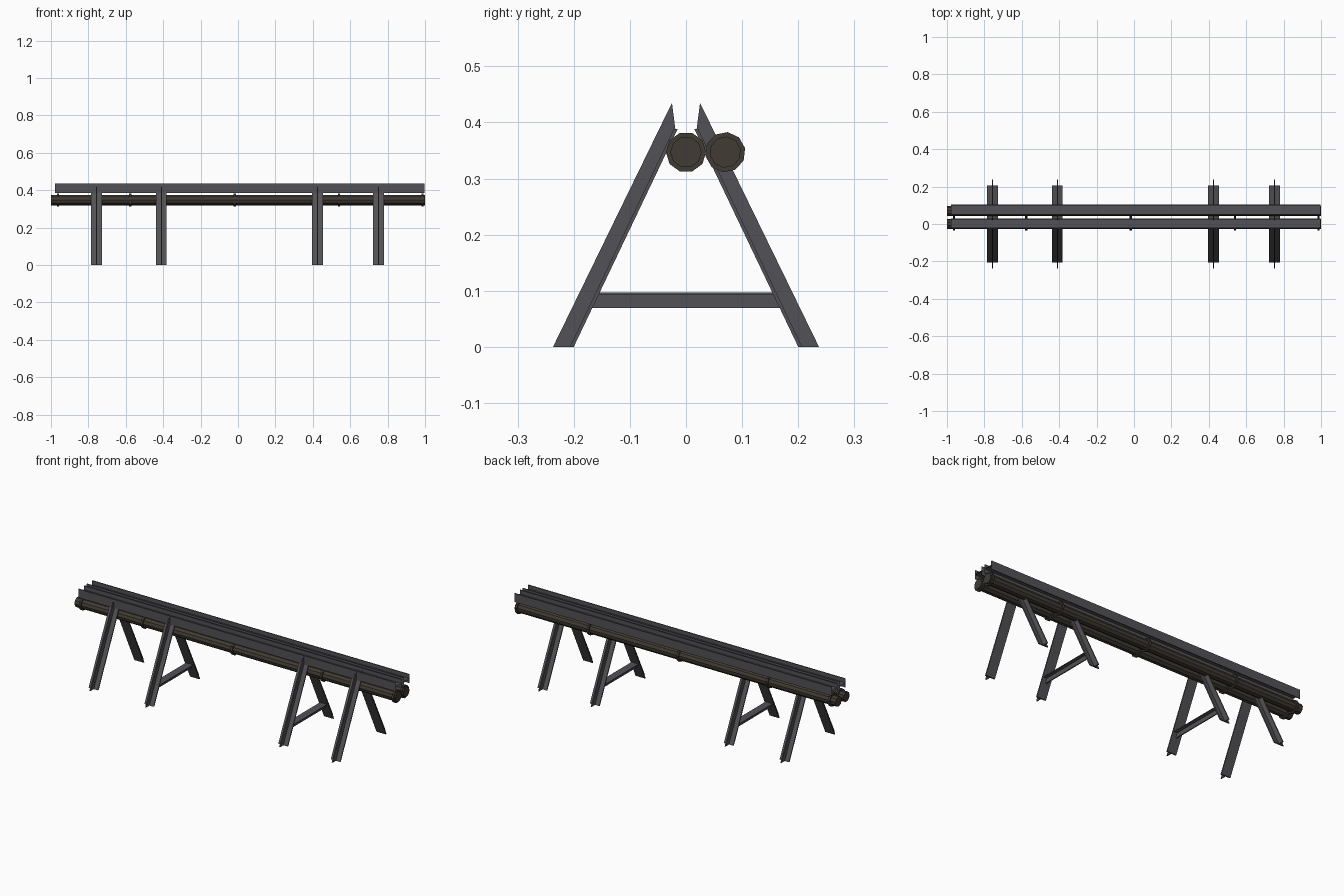
import bpy, bmesh, math

if "Cube" in bpy.data.objects:
    bpy.data.objects.remove(bpy.data.objects["Cube"])

def material(name, col):
    m = bpy.data.materials.new(name)
    m.diffuse_color = (*col, 1)
    m.use_nodes = True
    m.node_tree.nodes["Principled BSDF"].inputs["Base Color"].default_value = m.diffuse_color
    return m

STEEL = material("dark grey steel", (0.085, 0.083, 0.092))
PIPE = material("dark brown pipe", (0.052, 0.044, 0.034))

def prism(name, parts, mat):
    """Extrude yz outlines along x; parts = (outline, x0, x1, capped)."""
    bm = bmesh.new()
    for pts, x0, x1, capped in parts:
        a = [bm.verts.new((x0, y, z)) for y, z in pts]
        b = [bm.verts.new((x1, y, z)) for y, z in pts]
        n = len(pts)
        for i in range(n):
            j = (i + 1) % n
            bm.faces.new((a[i], a[j], b[j], b[i]))
        if capped:
            bm.faces.new(a)
            bm.faces.new(b)
    bmesh.ops.recalc_face_normals(bm, faces=bm.faces[:])
    me = bpy.data.meshes.new(name)
    bm.to_mesh(me)
    bm.free()
    me.materials.append(mat)
    ob = bpy.data.objects.new(name, me)
    bpy.context.collection.objects.link(ob)
    return ob

def ngon(cy, cz, r, n=10, turn=0.0):
    return [(cy + r * math.cos(math.tau * i / n + turn),
             cz + r * math.sin(math.tau * i / n + turn)) for i in range(n)]

# T-section legs: flange on the inside, thin web outside
FLANGE = [(-0.207, 0), (-0.2, 0), (-0.015, 0.388), (-0.022, 0.388)]
WEB = [(-0.237, 0.0), (-0.205, 0.0), (-0.019, 0.388), (-0.025, 0.435)]
for i, x in enumerate((-0.757, -0.41, 0.425, 0.752)):
    for side, s in (("front", 1), ("back", -1)):
        f = [(y * s, z) for y, z in FLANGE]
        w = [(y * s, z) for y, z in WEB]
        prism(f"{side}_leg_{i + 1}", [(f, x - 0.029, x + 0.029, True),
                                      (w, x - 0.003, x + 0.003, True)], STEEL)

# T-section cross braces on the two inner frames
for i, x in enumerate((-0.41, 0.425)):
    top = [(-0.157, 0.093), (0.157, 0.093), (0.155, 0.097), (-0.155, 0.097)]
    web = [(-0.168, 0.069), (0.168, 0.069), (0.157, 0.094), (-0.157, 0.094)]
    prism(f"cross_brace_{i + 1}", [(top, x - 0.022, x + 0.022, True),
                                   (web, x - 0.003, x + 0.003, True)], STEEL)

# open-ended H beams lying above the pipes
for i, c in enumerate((0.002, 0.076)):
    h, t, z0, zm, z1 = 0.027, 0.005, 0.386, 0.41, 0.435
    half = [(h, z0), (h, z1), (h - t, z1), (h - t, zm + 0.003)]
    low = [(h - t, zm - 0.003), (h - t, z0)]
    pts = ([(c + y, z) for y, z in half] + [(c - y, z) for y, z in reversed(half)]
           + [(c - y, z) for y, z in reversed(low)] + [(c + y, z) for y, z in low])
    prism(f"top_beam_{i + 1}", [(pts, -0.978, 0.998, False)], STEEL)

# pipes with thin joint collars
for i, (c, turn) in enumerate(((0.0, 0.0), (0.07, 0.2))):
    prism(f"pipe_{i + 1}", [(ngon(c, 0.347, 0.028, 10, turn), -1, 1, True)], PIPE)
    prism(f"pipe_collars_{i + 1}",
          [(ngon(c, 0.347, 0.036, 10, turn), x - 0.006, x + 0.006, True)
           for x in (-0.962, -0.576, -0.018, 0.54, 0.987)], PIPE)
